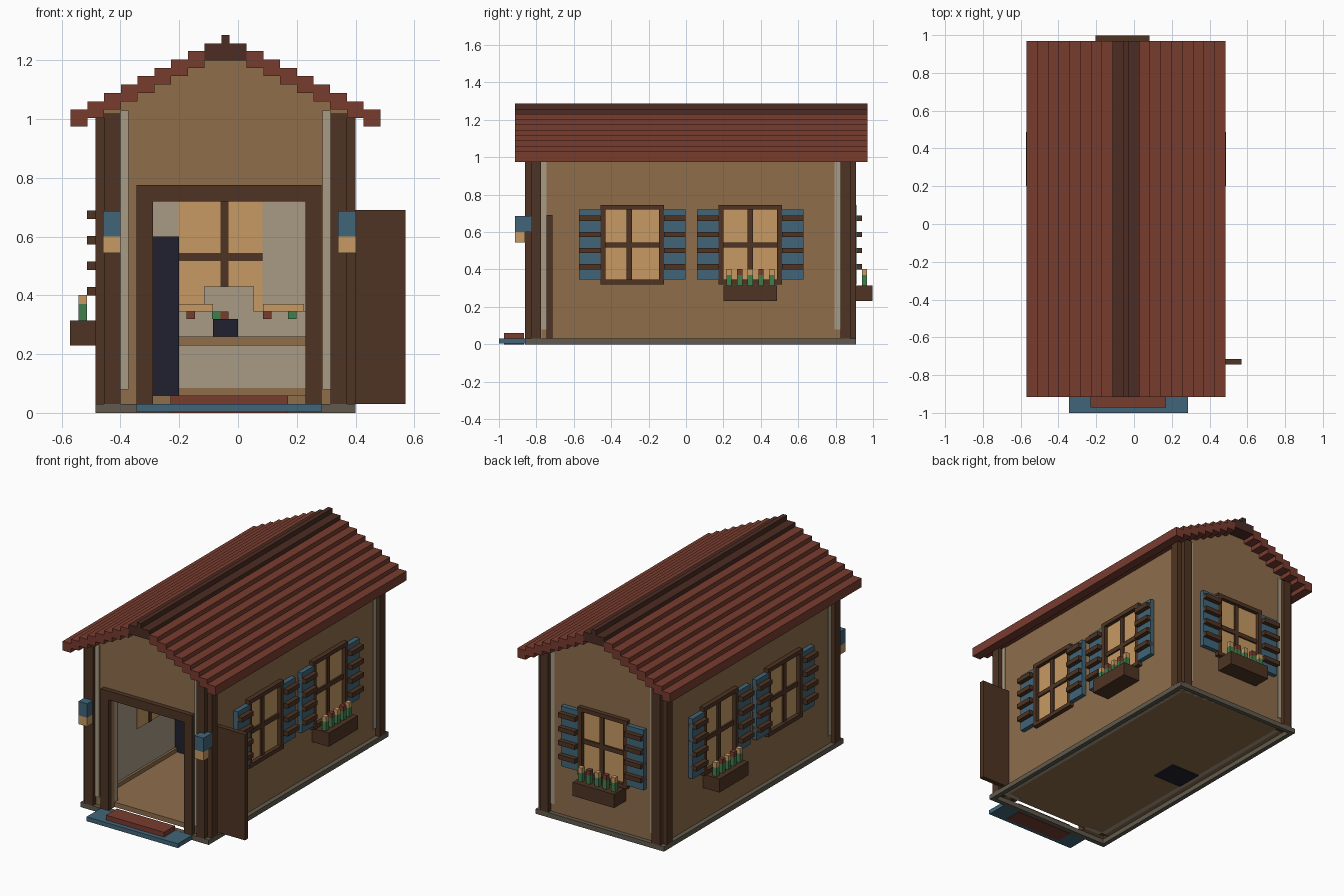
import bpy, bmesh

default_cube = bpy.data.objects.get("Cube")
if default_cube:
    bpy.data.objects.remove(default_cube, do_unlink=True)


def material(name, hex_code):
    srgb = [int(hex_code[i:i + 2], 16) / 255 for i in (0, 2, 4)]
    color = [c / 12.92 if c < 0.04 else ((c + 0.055) / 1.055) ** 2.4 for c in srgb] + [1]
    mat = bpy.data.materials.new(name)
    mat.use_nodes = True
    mat.diffuse_color = color
    mat.node_tree.nodes["Principled BSDF"].inputs["Base Color"].default_value = color
    return mat


roof_red = material("roof red", "783C2F")
ridge_brown = material("ridge brown", "4C2C24")
wall_tan = material("wall tan", "8E6D4B")
plaster = material("pale plaster", "A89B85")
shutter_blue = material("shutter blue", "416579")
timber = material("dark timber", "4E3423")
glow = material("warm glass", "C69A63")
leaf_green = material("leaf green", "417E4C")
navy = material("dark navy", "20212E")
stone = material("grey stone", "615A4D")


def finish(name, bm, mat):
    bmesh.ops.recalc_face_normals(bm, faces=bm.faces)
    mesh = bpy.data.meshes.new(name)
    bm.to_mesh(mesh)
    bm.free()
    mesh.materials.append(mat)
    obj = bpy.data.objects.new(name, mesh)
    bpy.context.collection.objects.link(obj)


def boxes(name, mat, *ranges):
    """One object from boxes, each given as x, y and z ranges."""
    bm = bmesh.new()
    for box in ranges:
        for v in bmesh.ops.create_cube(bm, size=1)["verts"]:
            v.co = [(a + b) / 2 + c * abs(b - a) for c, (a, b) in zip(v.co, box)]
    finish(name, bm, mat)


def prism(name, mat, outline, y_start, y_end):
    """Extrude an x-z outline along y."""
    bm = bmesh.new()
    face = bm.faces.new([bm.verts.new((x, y_start, z)) for x, z in outline])
    extruded = bmesh.ops.extrude_face_region(bm, geom=[face])["geom"]
    verts = [g for g in extruded if isinstance(g, bmesh.types.BMVert)]
    bmesh.ops.translate(bm, verts=verts, vec=(0, y_end - y_start, 0))
    finish(name, bm, mat)


# Shared sizes: house centre, voxel size and wall planes
CX, CY, U = -0.0425, 0.025, 0.0285
LEFT, RIGHT, FRONT, BACK = 0.371, -0.457, -0.83, 0.883
EAVE, BASE = 1.045, 0.03

# Stone sill ring
outer_x, outer_y, low = (-0.485, 0.40), (-0.86, 0.91), (0, BASE)
boxes("stone_base", stone,
      (outer_x, (outer_y[0], FRONT), low), (outer_x, (BACK, outer_y[1]), low),
      ((outer_x[0], RIGHT), outer_y, low), ((LEFT, outer_x[1]), outer_y, low))

# Floor
boxes("floor", wall_tan, ((RIGHT + U, LEFT - U), (FRONT + U, BACK - U), (BASE, 2 * BASE)))

# Gable walls with plaster lining; the front one has a doorway
gable_top = [(LEFT, EAVE), (CX, 1.25), (RIGHT, EAVE)]
back_outline = [(RIGHT, BASE), (LEFT, BASE)] + gable_top
front_outline = [(RIGHT, BASE), (-0.29, BASE), (-0.29, 0.72), (0.23, 0.72),
                 (0.23, BASE), (LEFT, BASE)] + gable_top
prism("front_wall", wall_tan, front_outline, FRONT, FRONT + U)
prism("front_wall_lining", plaster, front_outline, FRONT + U, FRONT + 2 * U)
prism("back_wall", wall_tan, back_outline, BACK - U, BACK)
prism("back_wall_lining", plaster, back_outline, BACK - 2 * U, BACK - U)

# Side walls with plaster lining and skirting
for side, plane, inward in (("left", LEFT, -U), ("right", RIGHT, U)):
    span = (FRONT + 2 * U, BACK - 2 * U)
    mid, inner = plane + inward, plane + 2 * inward
    boxes(side + "_wall", wall_tan, ((plane, mid), span, (BASE, EAVE)))
    boxes(side + "_wall_lining", plaster, ((mid, inner), span, (BASE, EAVE)))
    boxes(side + "_skirting", wall_tan, ((inner, inner + inward / 2), span, (BASE, 0.085)))

# Notched corner posts and the pale strips beside them
for side, sx in (("left", 1), ("right", -1)):
    for end, sy in (("front", -1), ("back", 1)):
        def corner(u, v, z):
            return ([CX + sx * a for a in u], [CY + sy * a for a in v], z)
        height = (BASE, 1.02)
        boxes(f"{end}_{side}_post", timber,
              corner((0.357, 0.443), (0.8, 0.855), height),
              corner((0.357, 0.414), (0.8, 0.885), height))
        strip = (0.08, 1.03)
        boxes(f"{end}_{side}_pale_strip", plaster,
              corner((0.33, 0.357), (0.83, 0.862), strip),
              corner((0.39, 0.419), (0.77, 0.8), strip))

# Stepped roof: eight courses per slope
roof_y = (-0.915, 0.97)
for side, sx in (("left", 1), ("right", -1)):
    courses = []
    for i in range(8):
        out, z = 0.5275 - 2 * U * i, 0.975 + U * i
        courses.append(((CX + sx * out, CX + sx * (out - 2 * U)), roof_y, (z, z + 2 * U)))
    boxes(side + "_roof_slope", roof_red, *courses)
boxes("roof_ridge", ridge_brown,
      ((CX - 0.072, CX + 0.072), roof_y, (1.2, 1.257)),
      ((CX - U / 2, CX + U / 2), roof_y, (1.23, 1.287)))


# Windows, placed along a wall by position, outward depth and height
def window(name, side, centre, mullion, flowers):
    def place(u, d, z):
        u = [centre + a for a in u]
        if side == "back":
            return (u, [BACK + a for a in d], z)
        if side == "left":
            return ([LEFT + a for a in d], u, z)
        return ([RIGHT - a for a in d], u, z)

    half, rim = 0.143, 0.17
    deep, lip = -0.062, U
    glass_z, full_z = (0.345, 0.72), (0.32, 0.745)
    boxes(name + "_glass", glow, place((-half, half), (deep, 0.004), glass_z))
    boxes(name + "_frame", timber,
          place((-rim, -half), (0, lip), full_z), place((half, rim), (0, lip), full_z),
          place((-rim, rim), (0, lip), (0.32, 0.345)),
          place((-rim, rim), (0, lip), (0.72, 0.745)))
    boxes(name + "_glazing_bars", timber,
          place((mullion - U / 2, mullion + U / 2), (deep - 0.004, U / 2), glass_z),
          place((-half, half), (deep - 0.004, U / 2), (0.517, 0.545)))
    for label, u in (("first", (-rim - 0.115, -rim)), ("second", (rim, rim + 0.115))):
        boxes(f"{name}_{label}_shutter", shutter_blue, place(u, (0, U), glass_z))
        boxes(f"{name}_{label}_slats", timber,
              *[place(u, (0, 2 * U), (z, z + U)) for z in (0.4, 0.487, 0.573, 0.66)])
    if flowers:
        boxes(name + "_flower_box", timber, place((-half, half), (0, 0.115), (0.23, 0.315)))
        spots = [(i * 2 * U - U / 2, i * 2 * U + U / 2) for i in range(-2, 3)]
        depth = (2 * U, 3 * U)
        boxes(name + "_stems", leaf_green, *[place(u, depth, (0.31, 0.37)) for u in spots])
        for label, mat, first in (("cream", glow, 0), ("red", roof_red, 1)):
            boxes(f"{name}_{label}_blooms", mat,
                  *[place(u, depth, (0.37, 0.402)) for u in spots[first::2]])


for side in ("left", "right"):
    window(side + "_front_window", side, -0.288, -0.015, False)
    window(side + "_back_window", side, 0.344, 0, True)
window("back_window", "back", -0.06, 0.014, True)

# Doorway, open door, step and mat
frame_y = (-0.86, -0.77)
boxes("door_frame", timber,
      ((-0.345, -0.29), frame_y, (BASE, 0.775)), ((0.23, 0.285), frame_y, (BASE, 0.775)),
      ((-0.345, 0.285), frame_y, (0.72, 0.775)))
boxes("open_door", timber, ((0.34, 0.57), (-0.745, -0.715), (BASE, 0.69)))
boxes("door_step", shutter_blue, ((-0.345, 0.285), (-1, -0.861), (0.003, BASE)))
boxes("door_mat", roof_red, ((-0.23, 0.17), (-0.972, -0.865), (0, 2 * BASE)))

# Wall lamps
for side, x in (("left", (0.34, 0.402)), ("right", (-0.46, -0.40))):
    boxes(side + "_lamp_cap", shutter_blue, (x, (-0.915, FRONT), (0.6, 0.687)))
    boxes(side + "_lamp_glass", glow, (x, (-0.915, -0.86), (0.545, 0.6)))

# Furniture
boxes("tall_cabinet", navy, ((-0.4, -0.2), (-0.05, 0.12), (0.025, 0.6)))
shelf_y = (0.6, BACK - 2 * U)
counter_x = (-0.2, 0.315)
boxes("counter", plaster, (counter_x, shelf_y, (0.085, 0.23)))
boxes("counter_plinth", wall_tan, (counter_x, shelf_y, (BASE, 0.085)))
boxes("counter_top", wall_tan, (counter_x, (0.58, BACK - 2 * U), (0.23, 0.26)))
boxes("counter_back", plaster, (counter_x, (0.76, 0.82), (0.26, 0.345)),
      ((-0.115, 0.055), (0.76, 0.82), (0.345, 0.43)))
boxes("small_oven", navy, ((-0.085, 0), (0.7, 0.76), (0.26, 0.32)))
boxes("plate_shelf", glow, ((-0.2, -0.085), (0.7, 0.76), (0.345, 0.37)),
      ((0.085, 0.225), (0.7, 0.76), (0.345, 0.37)))
for label, mat, starts in (("red", roof_red, (-0.175, -0.06, 0.085)),
                           ("green", leaf_green, (-0.088, 0.17))):
    boxes(label + "_jars", mat,
          *[((x, x + U), (0.72, 0.76), (0.32, 0.345)) for x in starts])
